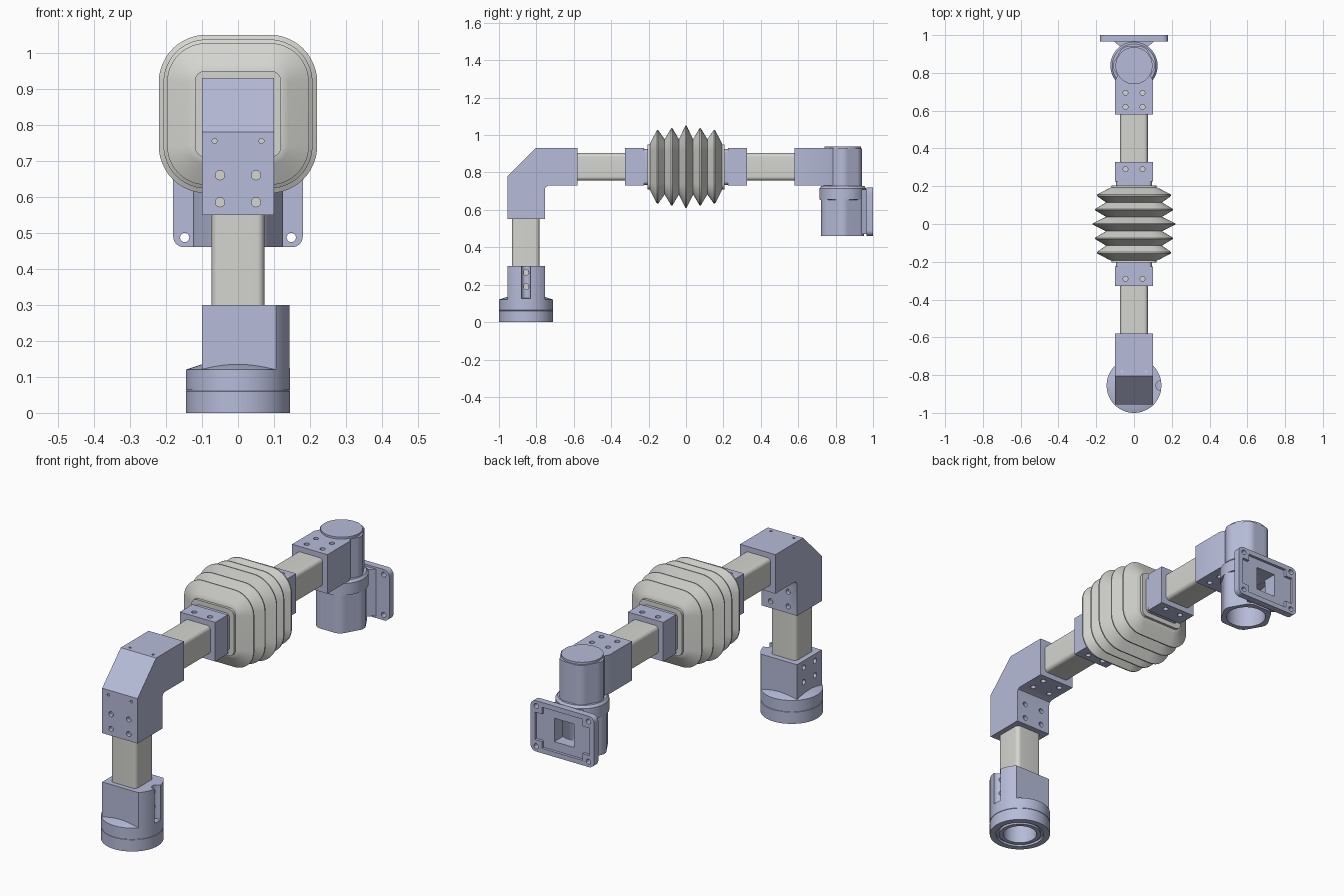
import bpy, bmesh
from math import sin, cos, pi, asin
from mathutils import Vector

if "Cube" in bpy.data.objects:
    bpy.data.objects.remove(bpy.data.objects["Cube"])


def material(name, rgb):
    m = bpy.data.materials.new(name)
    m.use_nodes = True
    m.diffuse_color = (*rgb, 1)
    m.node_tree.nodes["Principled BSDF"].inputs["Base Color"].default_value = (*rgb, 1)
    return m


LILAC = material("lilac_metal", (0.47, 0.50, 0.69))
GREY = material("light_grey", (0.66, 0.66, 0.63))


def loft(name, sections, mat, closed=False):
    """Skin a list of matching 3D loops; cap the ends or join them up."""
    bm = bmesh.new()
    rings = [[bm.verts.new(p) for p in s] for s in sections]
    n = len(rings[0])
    pairs = list(zip(rings, rings[1:]))
    if closed:
        pairs.append((rings[-1], rings[0]))
    else:
        bm.faces.new(rings[0])
        bm.faces.new(rings[-1])
    for a, b in pairs:
        for i in range(n):
            j = (i + 1) % n
            bm.faces.new((a[i], a[j], b[j], b[i]))
    bmesh.ops.recalc_face_normals(bm, faces=bm.faces)
    mesh = bpy.data.meshes.new(name)
    bm.to_mesh(mesh)
    bm.free()
    mesh.materials.append(mat)
    ob = bpy.data.objects.new(name, mesh)
    bpy.context.collection.objects.link(ob)
    return ob


def place(pts, axis, d):
    order = {"x": lambda u, v: (d, u, v), "y": lambda u, v: (u, d, v), "z": lambda u, v: (u, v, d)}
    return [order[axis](u, v) for u, v in pts]


def prism(name, pts, axis, a, b, mat=LILAC):
    return loft(name, [place(pts, axis, a), place(pts, axis, b)], mat)


def circle(cx, cy, r, n=48):
    return [(cx + r * cos(2 * pi * i / n), cy + r * sin(2 * pi * i / n)) for i in range(n)]


def rrect(cx, cy, hx, hy, r, seg=8):
    pts = []
    for k, (sx, sy) in enumerate(((1, 1), (-1, 1), (-1, -1), (1, -1))):
        for i in range(seg + 1):
            t = (k + i / seg) * pi / 2
            pts.append((cx + sx * (hx - r) + r * cos(t), cy + sy * (hy - r) + r * sin(t)))
    return pts


def rect(cx, cy, hx, hy):
    return [(cx - hx, cy - hy), (cx + hx, cy - hy), (cx + hx, cy + hy), (cx - hx, cy + hy)]


def round_hex(cx, cy, r, apothem, n=72):
    """Circle trimmed by six flats, one of them facing the front."""
    pts = []
    for i in range(n):
        t = 2 * pi * i / n
        off = t % (pi / 3) - pi / 6
        d = min(r, apothem / cos(off))
        pts.append((cx + d * cos(t), cy + d * sin(t)))
    return pts


def lathe(name, profile, cx, cy, mat=LILAC, n=64):
    sections = [[(cx + r * cos(2 * pi * i / n), cy + r * sin(2 * pi * i / n), z)
                 for i in range(n)] for r, z in profile]
    return loft(name, sections, mat)


def cut(part, cutter):
    mod = part.modifiers.new("cut", "BOOLEAN")
    mod.operation, mod.solver, mod.object = "DIFFERENCE", "EXACT", cutter
    bpy.context.view_layer.objects.active = part
    bpy.ops.object.modifier_apply(modifier=mod.name)
    bpy.data.objects.remove(cutter)


def rod(name, p, normal, r, start, end, mat):
    q = Vector(normal).to_track_quat("Z", "Y")
    return loft(name, [[Vector(p) + q @ Vector((u, v, d)) for u, v in circle(0, 0, r, 16)]
                       for d in (start, end)], mat)


def holes(part, points, normal, r=0.013, depth=0.022):
    """Drill blind holes and seat a grey disc at the bottom of each."""
    for p in points:
        cut(part, rod("cutter", p, normal, r, -depth, 0.02, LILAC))
        rod(part.name + "_hole_bottom", p, normal, r * 1.02, -depth - 0.003, 0.003 - depth, GREY)


BY = -0.855   # base axis
ARM = 0.83    # height of the horizontal arm
EY = 0.838    # wrist axis
PZ = 0.59     # mounting plate centre height
PAIR = (-1, 1)

# Base ring with hollow underside and shallow seam
lathe("base_ring", [(0.0005, 0.1), (0.08, 0.1), (0.08, 0), (0.1, 0), (0.1, 0.012), (0.115, 0.012),
                    (0.115, 0), (0.145, 0), (0.145, 0.06), (0.143, 0.061), (0.143, 0.063),
                    (0.145, 0.064), (0.145, 0.12), (0.1, 0.135), (0.0005, 0.136)], 0, BY)

# Base socket: three flat sides, one round side with a cable slot
half = asin(0.1 / 0.145)
arc = [(0.145 * cos(half * i / 10), BY + 0.145 * sin(half * i / 10)) for i in range(-10, 11)]
socket = prism("base_socket", [(-0.1, BY + 0.1), (-0.1, BY - 0.1)] + arc, "z", 0.115, 0.3)
cut(socket, prism("cutter", circle(0.14, BY, 0.025, 24), "z", 0.125, 0.32))
holes(socket, [(-0.1, BY + s * 0.045, z) for s in PAIR for z in (0.19, 0.265)], (-1, 0, 0))
holes(socket, [(0.118, BY, z) for z in (0.19, 0.265)], (1, 0, 0), 0.015)

# Square tubes
prism("lower_tube", rrect(0, -0.857, 0.073, 0.073, 0.02), "z", 0.27, 0.58, GREY)
prism("arm_tube", rrect(0, ARM, 0.073, 0.073, 0.02), "y", -0.61, 0.61, GREY)

# Elbow with chamfered outer corner
elbow = prism("elbow", [(-0.955, 0.55), (-0.755, 0.55), (-0.755, 0.71), (-0.749, 0.724), (-0.735, 0.73),
                        (-0.58, 0.73), (-0.58, 0.93), (-0.805, 0.93), (-0.955, 0.78)], "x", -0.1, 0.1)
for y, n in ((-0.955, -1), (-0.755, 1)):
    holes(elbow, [(s * 0.05, y, z) for s in PAIR for z in (0.585, 0.66)], (0, n, 0))
holes(elbow, [(s * 0.05, y, 0.73) for s in PAIR for y in (-0.695, -0.62)], (0, 0, -1))
holes(elbow, [(s * 0.065, -0.955, 0.755) for s in PAIR], (0, -1, 0), 0.007, 0.01)
holes(elbow, [(s * 0.065, -0.78, 0.93) for s in PAIR], (0, 0, 1), 0.006, 0.01)

# Bellows clamps and collars
for side, label in ((-1, "front"), (1, "rear")):
    clamp = prism(label + "_clamp", rect(0, ARM, 0.1, 0.1), "y", side * 0.225, side * 0.327)
    for n in PAIR:
        holes(clamp, [(s * 0.045, side * 0.29, ARM + n * 0.1) for s in PAIR], (0, 0, n))
    prism(label + "_collar", rrect(0, ARM, 0.096, 0.096, 0.02), "y", side * 0.18, side * 0.226)
    prism(label + "_bellows_lip", rrect(0, ARM, 0.12, 0.12, 0.03), "y", side * 0.18, side * 0.205, GREY)

# Bellows: rounded square folds, tallest in the middle
folds = [(-0.192, 0.125), (-0.185, 0.14)]
for k, peak in enumerate((0.197, 0.207, 0.22, 0.207, 0.197)):
    y = (k - 2) * 0.076
    folds += [(y - 0.003, peak), (y + 0.003, peak)]
    if k < 4:
        folds.append((y + 0.038, 0.148))
folds += [(0.185, 0.14), (0.192, 0.125)]
loft("bellows", [place(rrect(0, ARM, h, h, h - 0.088, 12), "y", y) for y, h in folds], GREY)

# Wrist: socket, upper joint, cap and collar
wrist = prism("wrist_socket", [(-0.1, 0.58), (0.1, 0.58), (0.1, 0.76), (0.06, EY), (-0.06, EY), (-0.1, 0.76)],
              "z", 0.73, 0.93)
for z, n in ((0.93, 1), (0.73, -1)):
    holes(wrist, [(s * 0.045, y, z) for s in PAIR for y in (0.62, 0.695)], (0, 0, n))
prism("wrist_joint", round_hex(0, EY, 0.11, 0.102), "z", 0.72, 0.929)
prism("wrist_cap", circle(0, EY, 0.098), "z", 0.92, 0.94)
lathe("wrist_collar", [(0.0005, 0.64), (0.125, 0.655), (0.125, 0.715), (0.115, 0.727), (0.0005, 0.728)], 0, EY)

# Hollow lower wrist body
body = prism("wrist_body", round_hex(0, EY, 0.125, 0.115), "z", 0.46, 0.656)
cut(body, prism("cutter", circle(0, EY, 0.094), "z", 0.4, 0.645))

# Mounting plate with flared neck, notched recess, window and corner holes
neck = prism("plate_neck", [(-0.06, 0.925), (0.06, 0.925), (0.105, 0.967), (-0.105, 0.967)], "z", 0.47, 0.71)
plate = prism("mounting_plate", rrect(0, PZ, 0.18, 0.13, 0.03), "y", 0.966, 1.0)
quarter = [(0.155, 0.07), (0.115, 0.07), (0.115, 0.105)]
cross = []
for sx, sz in ((1, 1), (-1, 1), (-1, -1), (1, -1)):
    pts = quarter if sx * sz > 0 else quarter[::-1]
    cross += [(sx * u, PZ + sz * v) for u, v in pts]
cut(plate, prism("cutter", cross, "y", 0.986, 1.05))
for part in (body, neck, plate):
    cut(part, prism("cutter", rect(0, PZ, 0.055, 0.06), "y", 0.86, 1.06))
for sx in PAIR:
    for sz in PAIR:
        cut(plate, rod("cutter", (sx * 0.148, 0.98, PZ + sz * 0.103), (0, 1, 0), 0.013, -0.1, 0.1, LILAC))

# Smooth round surfaces, keep hard edges
for ob in bpy.context.collection.objects:
    ob.select_set(ob.type == "MESH")
    if ob.type == "MESH":
        bpy.context.view_layer.objects.active = ob
bpy.ops.object.shade_smooth_by_angle(angle=0.5)
